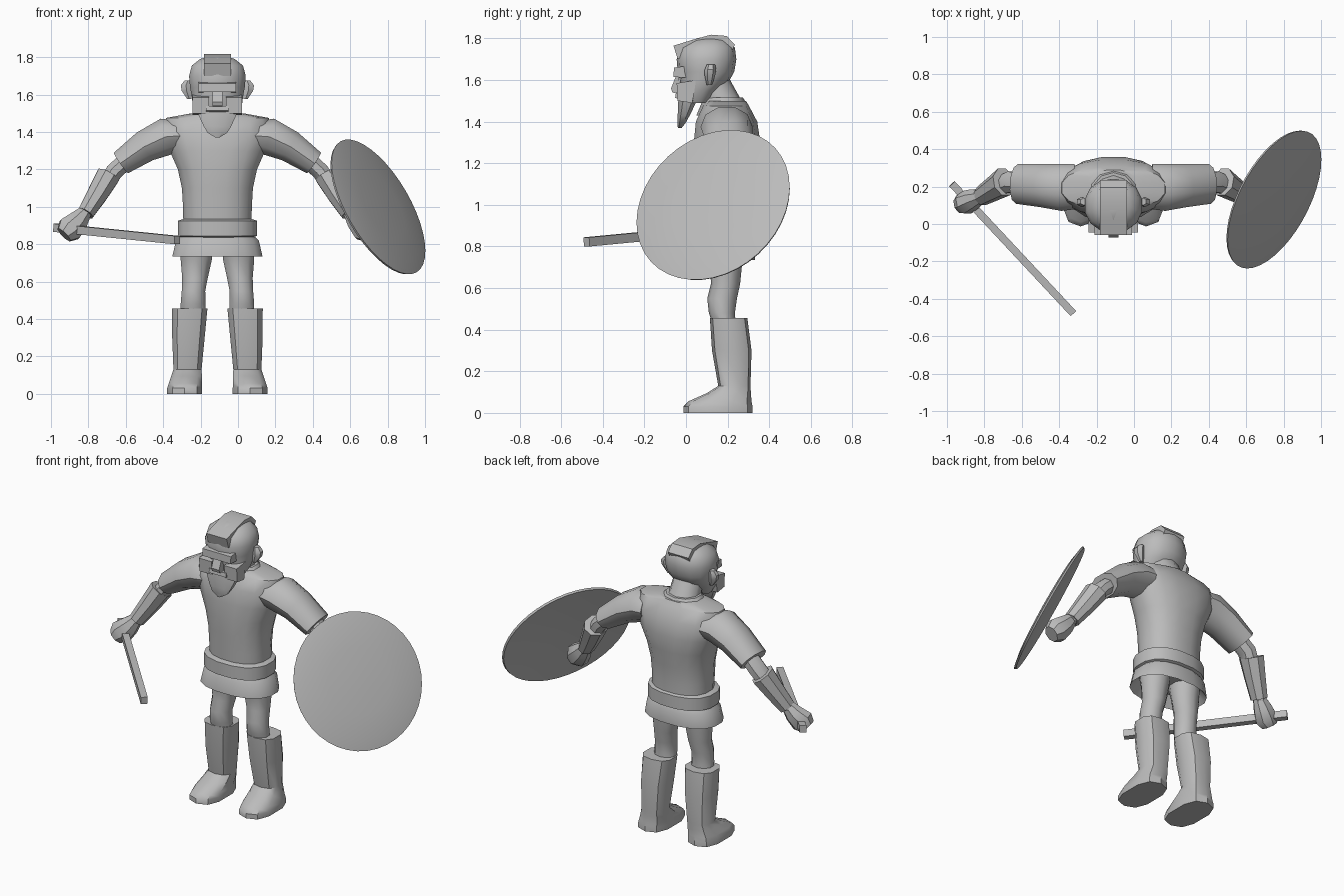
import bpy, bmesh, math
from mathutils import Vector

CX = -0.11  # symmetry plane of the figure
mat = bpy.data.materials.new("plain grey")
mat.diffuse_color = (0.5, 0.5, 0.5, 1)


def finish(name, bm, angle=40):
    bmesh.ops.recalc_face_normals(bm, faces=bm.faces)
    me = bpy.data.meshes.new(name)
    bm.to_mesh(me)
    bm.free()
    me.materials.append(mat)
    me.shade_smooth()
    me.set_sharp_from_angle(angle=math.radians(angle))
    ob = bpy.data.objects.new(name, me)
    bpy.context.collection.objects.link(ob)
    return ob


def loft(name, rings, n=12, e=1.0, angle=40):
    """Skin rings given as (centre, u half axis, v half axis); e < 1 makes them boxier."""
    bm = bmesh.new()
    rows = []
    for c, u, v in rings:
        row = []
        for i in range(n):
            a = 2 * math.pi * (i + 0.5) / n
            k = [math.copysign(abs(t) ** e, t) for t in (math.cos(a), math.sin(a))]
            row.append(bm.verts.new(Vector(c) + Vector(u) * k[0] + Vector(v) * k[1]))
        rows.append(row)
    for p, q in zip(rows, rows[1:]):
        for i in range(n):
            j = (i + 1) % n
            bm.faces.new((p[i], p[j], q[j], q[i]))
    bm.faces.new(rows[0])
    bm.faces.new(rows[-1])
    return finish(name, bm, angle)


def stack(name, rows, s=1, **kw):
    """Level rings: (z, x offset, half width, y front, y back)."""
    return loft(name, [((CX + s * x, (f + b) / 2, z), (rx, 0, 0), (0, (b - f) / 2, 0))
                       for z, x, rx, f, b in rows], **kw)


def tube(name, pts, s=1, **kw):
    """Rings square to a path: (x offset, y, z, radius in front view, radius in depth)."""
    P = [Vector((CX + s * p[0], p[1], p[2])) for p in pts]
    rings = []
    for i, p in enumerate(pts):
        t = (P[min(i + 1, len(P) - 1)] - P[max(i - 1, 0)]).normalized()
        u = t.cross(Vector((0, 1, 0))).normalized()
        rings.append((P[i], u * p[3], t.cross(u) * p[4]))
    return loft(name, rings, **kw)


def prism(name, profile, x0, x1, taper=1.0):
    """Side profile of (y, z) points spanning x0..x1."""
    bm = bmesh.new()
    a, b = [[bm.verts.new((CX + x, y, z)) for y, z in profile] for x in (x0, x1)]
    bm.faces.new(a)
    bm.faces.new(b)
    for i in range(len(a)):
        j = (i + 1) % len(a)
        bm.faces.new((a[i], a[j], b[j], b[i]))
    return finish(name, bm, 25)


# Torso, belt and flared skirt
stack("tunic", [(0.90, 0, .185, .045, .325), (1.0, 0, .187, .04, .325),
                (1.1, 0, .193, .035, .335), (1.2, 0, .215, .03, .35),
                (1.3, 0, .26, .035, .36), (1.40, 0, .295, .045, .345),
                (1.475, 0, .28, .08, .305), (1.50, 0, .14, .10, .29)], n=16, e=.85)
stack("collar", [(1.43, 0, .19, .05, .32), (1.515, 0, .11, .085, .275)], n=10)
stack("belt", [(.835, 0, .19, .04, .32), (.845, 0, .215, .015, .34),
               (.925, 0, .215, .015, .34), (.935, 0, .185, .045, .32)], n=16, e=.85)
stack("skirt", [(.80, 0, .19, .06, .29), (.735, 0, .245, .015, .335),
                (.82, 0, .225, .025, .335), (.86, 0, .18, .05, .31)], n=16, e=.85)

# Limbs, built once for each side
for s, side in ((-1, "right"), (1, "left")):
    tube(side + "_sleeve", [(.20, .20, 1.38, .08, .12), (.275, .195, 1.375, .105, .125),
                            (.385, .205, 1.325, .09, .115), (.515, .215, 1.235, .07, .107),
                            (.49, .215, 1.25, .05, .08)][:4], s, n=10)
    tube(side + "_arm", [(.45, .215, 1.28, .05, .06), (.55, .225, 1.19, .05, .06),
                         (.62, .195, 1.09, .05, .055), (.715, .15, .96, .038, .04)], s, n=8)
    tube(side + "_bracer", [(.585, .225, 1.165, .068, .08), (.64, .19, 1.07, .06, .068),
                            (.705, .15, .965, .048, .055)], s, n=8)
    tube(side + "_hand", [(.70, .15, .98, .035, .035), (.745, .135, .925, .06, .055),
                          (.79, .115, .88, .075, .065), (.82, .105, .85, .05, .05)], s, n=8)
    stack(side + "_thigh", [(.84, .11, .09, .08, .29), (.72, .113, .088, .115, .27),
                            (.62, .12, .072, .12, .26), (.55, .128, .066, .102, .245),
                            (.48, .13, .07, .11, .235), (.42, .13, .07, .13, .24)], s, n=10)
    stack(side + "_boot", [(.455, .148, .098, .115, .295), (.30, .155, .09, .125, .315),
                           (.13, .16, .078, .155, .31), (.095, .165, .085, .10, .312),
                           (.055, .172, .092, .01, .315), (.03, .175, .097, -.013, .32),
                           (0, .175, .097, -.013, .32)], s, n=10, e=.75)
    stack(side + "_ear", [(1.575, .15, .012, .10, .125), (1.62, .165, .03, .09, .14),
                          (1.65, .168, .032, .09, .145), (1.675, .158, .02, .10, .14)], s, n=6)
    # Cheek guard of the helmet
    prism(side + "_cheek_guard", [(-.045, 1.585), (-.04, 1.50), (.03, 1.49), (.05, 1.60)],
          s * .045, s * .132)

# Neck, head and helmet
tube("neck", [(0, .20, 1.42, .12, .10), (0, .165, 1.51, .095, .085),
              (0, .11, 1.62, .09, .08)], n=10)
stack("head", [(1.49, 0, .10, .0, .11), (1.55, 0, .135, -.03, .16),
               (1.60, 0, .142, -.03, .21), (1.64, 0, .15, -.04, .232),
               (1.70, 0, .155, -.045, .242), (1.755, 0, .14, -.03, .235),
               (1.79, 0, .095, .02, .205), (1.805, 0, .05, .07, .16)], n=14, e=.9)
prism("helmet_brow", [(-.058, 1.66), (-.06, 1.615), (.02, 1.61), (.02, 1.67)], -.10, .10)
prism("helmet_crest", [(-.06, 1.765), (.02, 1.79), (.12, 1.818), (.195, 1.812), (.235, 1.77),
                       (.22, 1.74), (.10, 1.76), (0, 1.72), (-.04, 1.70)], -.072, .072)
prism("nose", [(-.04, 1.64), (-.072, 1.56), (-.065, 1.54), (-.02, 1.53)], -.027, .027)

# Moustache and beard
prism("moustache", [(-.048, 1.54), (-.052, 1.515), (-.02, 1.50), (-.01, 1.54)], -.06, .06)
stack("beard", [(1.53, 0, .115, -.035, .06), (1.50, 0, .112, -.04, .055),
                (1.43, 0, .078, -.042, .02), (1.395, 0, .055, -.042, 0),
                (1.37, 0, .01, -.04, -.02)], n=8, e=.8)

# Bar-shaped sword held in the right hand
a, b = Vector((-.973, .215, .888)), Vector((-.325, -.478, .822))
t = (b - a).normalized()
u = t.cross(Vector((0, 0, 1))).normalized() * .02 * math.sqrt(2)
v = t.cross(u.normalized()) * .022 * math.sqrt(2)
loft("sword", [(a, u, v), (b, u, v)], n=4)

# Round shield, slightly domed, on the left forearm
c = Vector((.748, .132, .998))
n = Vector((.785, -.416, .457)).normalized()
u = n.cross(Vector((0, 0, 1))).normalized()
v = n.cross(u)
loft("shield", [(c + n * h, u * r, v * r) for h, r in
                ((.018, .05), (.008, .25), (-.008, .40), (.004, .405), (.016, .34),
                 (.026, .20), (.03, .05))], n=40, angle=35)
